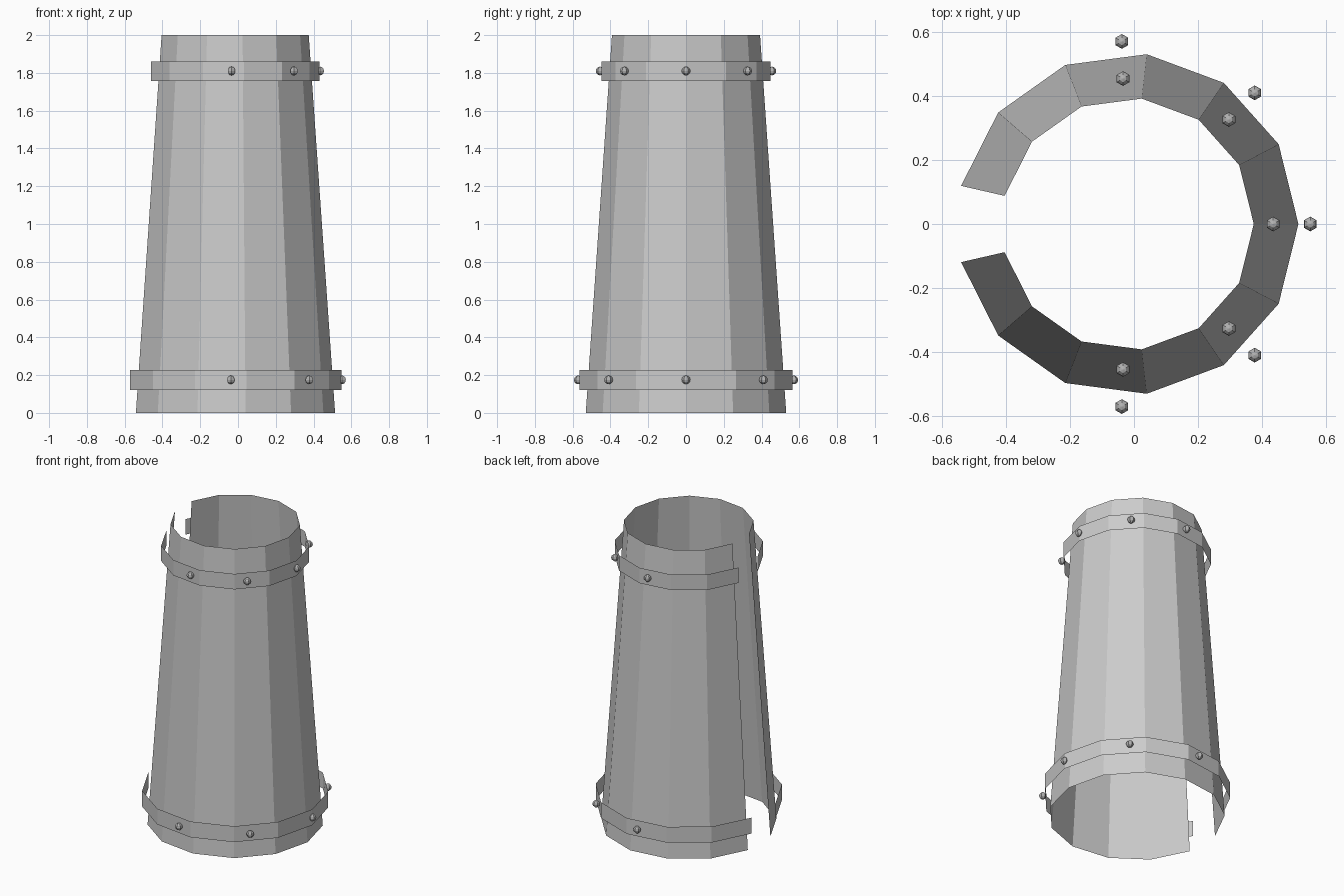
import bpy, bmesh
from math import sin, cos, radians

cube = bpy.data.objects.get("Cube")
if cube:
    bpy.data.objects.remove(cube, do_unlink=True)

CENTRE_X = -0.02
HALF_ARC = radians(167.1)   # the shell is left open towards -x
PANELS = 12


def material(name, rgb):
    m = bpy.data.materials.new(name)
    m.use_nodes = True
    col = (*rgb, 1)
    m.diffuse_color = col
    m.node_tree.nodes["Principled BSDF"].inputs["Base Color"].default_value = col
    return m


def finish(name, bm, mat):
    me = bpy.data.meshes.new(name)
    bm.to_mesh(me)
    bm.free()
    me.materials.append(mat)
    ob = bpy.data.objects.new(name, me)
    bpy.context.collection.objects.link(ob)
    return ob


def open_ring(name, r_low, z_low, r_high, z_high, mat):
    """Thin faceted sheet wrapped around the axis with a gap on -x."""
    bm = bmesh.new()
    rows = []
    for r, z in ((r_low, z_low), (r_high, z_high)):
        row = []
        for i in range(PANELS + 1):
            a = HALF_ARC * (2 * i / PANELS - 1)
            row.append(bm.verts.new((CENTRE_X + r * cos(a), r * sin(a), z)))
        rows.append(row)
    low, high = rows
    for i in range(PANELS):
        bm.faces.new((low[i], low[i + 1], high[i + 1], high[i]))
    return finish(name, bm, mat)


def rivet(name, r, angle, z, mat):
    """Small six-sided ball on the band."""
    bm = bmesh.new()
    bmesh.ops.create_uvsphere(bm, u_segments=6, v_segments=6, radius=0.023)
    ob = finish(name, bm, mat)
    ob.location = (CENTRE_X + r * cos(angle), r * sin(angle), z)
    return ob


sheet = material("grey sheet metal", (0.6, 0.6, 0.6))
steel = material("rivet steel", (0.45, 0.45, 0.45))

# Tapered shell
open_ring("shell", 0.534, 0, 0.3945, 2, sheet)

# Straight bands with five rivets each
for label, r, z0, z1, rivet_z in (("lower", 0.567, 0.122, 0.228, 0.175),
                                  ("upper", 0.451, 1.757, 1.86, 1.81)):
    open_ring(label + "_band", r, z0, r, z1, sheet)
    for k in range(-2, 3):
        rivet(f"{label}_rivet_{k + 3}", r + 0.004, radians(45.9) * k, rivet_z, steel)
